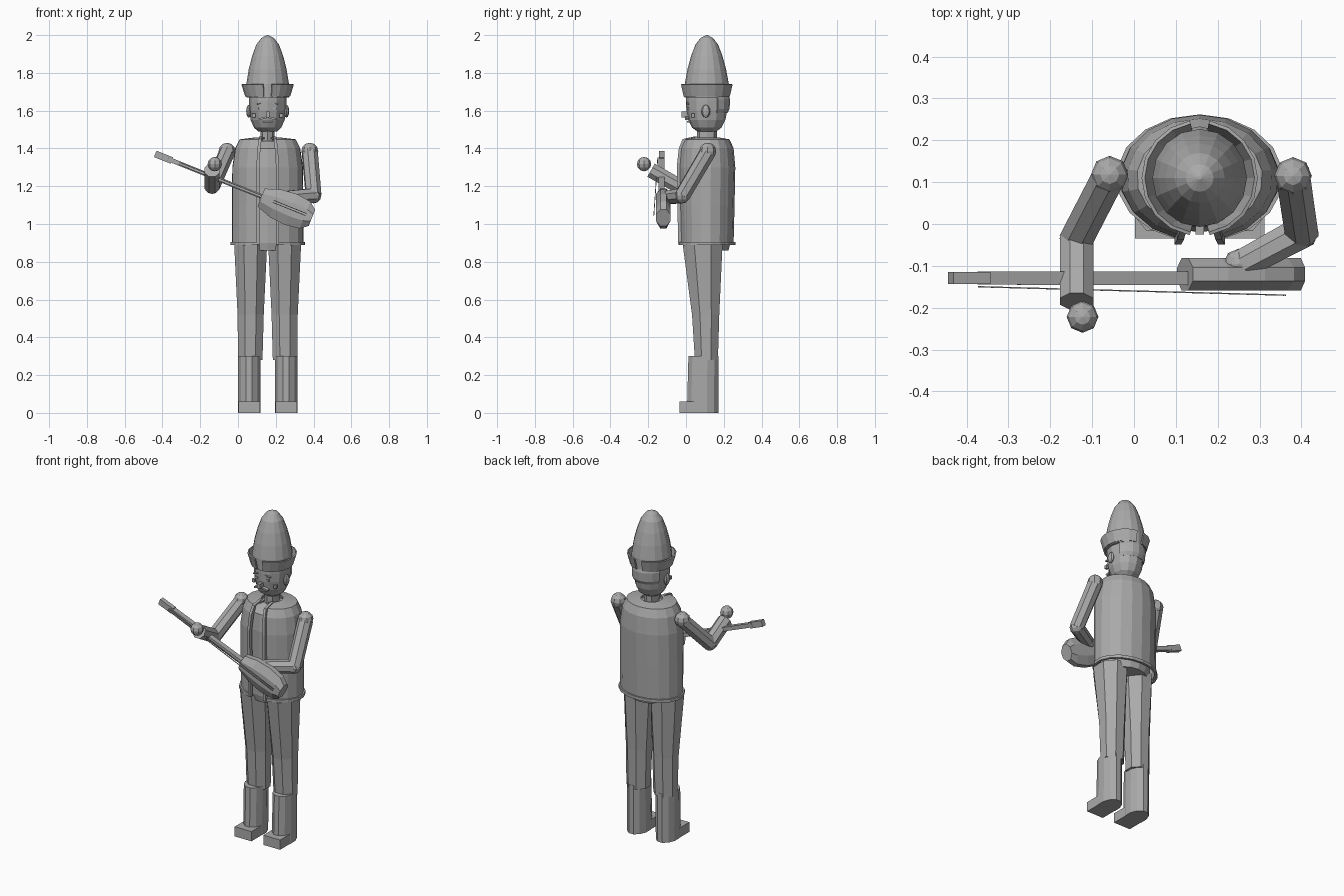
import bpy, bmesh, math
from mathutils import Vector, Matrix

if "Cube" in bpy.data.objects:
    bpy.data.objects.remove(bpy.data.objects["Cube"])

grey = bpy.data.materials.new("grey")
grey.use_nodes = True
COLOUR = (0.4, 0.4, 0.4, 1)
grey.diffuse_color = COLOUR
grey.node_tree.nodes["Principled BSDF"].inputs["Base Color"].default_value = COLOUR

CX, CY = 0.157, 0.11   # body axis


def finish(name, bm):
    bmesh.ops.recalc_face_normals(bm, faces=bm.faces)
    me = bpy.data.meshes.new(name)
    bm.to_mesh(me)
    bm.free()
    me.materials.append(grey)
    ob = bpy.data.objects.new(name, me)
    bpy.context.collection.objects.link(ob)
    return ob


def loft(name, rings, closed=True, caps=True):
    """Skin a list of point rings."""
    bm = bmesh.new()
    vs = [[bm.verts.new(p) for p in ring] for ring in rings]
    n = len(vs[0])
    for a, b in zip(vs, vs[1:]):
        for i in range(n if closed else n - 1):
            j = (i + 1) % n
            bm.faces.new((a[i], a[j], b[j], b[i]))
    if closed and caps:
        bm.faces.new(vs[0])
        bm.faces.new(vs[-1])
    return finish(name, bm)


def ellipse(x, y, z, rx, ry, n, start=0.0, sweep=math.tau):
    """Horizontal ring; an arc includes its last point."""
    full = sweep > 6.28
    m = n if full else n - 1
    return [Vector((x + rx * math.cos(start + sweep * i / m),
                    y + ry * math.sin(start + sweep * i / m), z)) for i in range(n)]


def turned(name, profile, n, x=CX, y=CY):
    return loft(name, [ellipse(x, y, z, rx, ry, n, math.pi / 2) for rx, ry, z in profile])


def arc_shell(name, profile, n, start, sweep, thick):
    ob = loft(name, [ellipse(CX, CY, z, rx, ry, n, start, sweep) for rx, ry, z in profile], closed=False)
    mod = ob.modifiers.new("thickness", 'SOLIDIFY')
    mod.thickness, mod.offset = thick, 0
    return ob


def tube(name, p0, p1, r0, r1, n=8):
    p0, p1 = Vector(p0), Vector(p1)
    q = (p1 - p0).to_track_quat('Z', 'Y')
    return loft(name, [[p + q @ v for v in ellipse(0, 0, 0, r, r, n, math.pi / n)]
                       for p, r in ((p0, r0), (p1, r1))])


def ball(name, p, r, n=8, scale=(1, 1, 1)):
    bm = bmesh.new()
    bmesh.ops.create_uvsphere(bm, u_segments=n, v_segments=n // 2 + 2, radius=r,
                              matrix=Matrix.Translation(p) @ Matrix.Diagonal((*scale, 1)))
    return finish(name, bm)


def box(name, p, size, tilt=0.0):
    bm = bmesh.new()
    bmesh.ops.create_cube(bm, size=1, matrix=Matrix.Translation(p) @
                          Matrix.Rotation(tilt, 4, 'Y') @ Matrix.Diagonal((*size, 1)))
    return finish(name, bm)


# Hat: tall dome and a flared band split at front and back
turned("hat_dome", [(.112, .117, 1.67), (.113, .117, 1.74), (.1, .102, 1.82), (.082, .083, 1.89),
                    (.06, .06, 1.95), (.033, .033, 1.985), (.004, .004, 2.0)], 16)
for side, start in (("left", -math.pi / 2), ("right", math.pi / 2)):
    arc_shell(side + "_hat_band", [(.115, .12, 1.675), (.135, .135, 1.74)], 9,
              start + .17, math.pi - .34, .008)

# Head, hair and neck
turned("head", [(.05, .05, 1.49), (.072, .078, 1.51), (.09, .098, 1.55), (.098, .108, 1.6),
                (.1, .11, 1.65), (.1, .108, 1.7)], 12)
turned("neck", [(.037, .053, 1.42), (.037, .053, 1.5)], 8)
arc_shell("hair", [(.095, .106, 1.59), (.102, .117, 1.61), (.104, .119, 1.66), (.1, .112, 1.68)],
          7, .5, math.pi - 1, .008)

# Face
box("nose", (CX, -.005, 1.58), (.02, .04, .03))
box("mouth", (CX, .016, 1.542), (.05, .02, .008))
for name, s in (("left", 1), ("right", -1)):
    ball(name + "_ear", (CX + s * .1, .105, 1.597), .034, 8, (.4, .7, 1))
    box(name + "_eye", (CX + s * .038, .012, 1.612), (.02, .012, .012))
    box(name + "_brow", (CX + s * .04, .01, 1.638), (.032, .014, .007), s * .2)
    box(name + "_moustache", (CX + s * .025, .006, 1.56), (.04, .022, .01), s * .25)
    box(name + "_cheek", (CX + s * .073, .036, 1.575), (.018, .016, .02))

# Shirt and hips under the open coat
turned("shirt", [(.125, .115, .86), (.15, .125, .9), (.165, .13, 1.3), (.145, .118, 1.4),
                 (.06, .06, 1.44)], 16)

# Coat, hem and lapel strips
GAP = .28
coat_start, coat_sweep = -math.pi / 2 + GAP, math.tau - 2 * GAP
arc_shell("coat", [(.187, .138, .9), (.187, .143, 1.1), (.185, .147, 1.3), (.17, .138, 1.4),
                   (.148, .118, 1.445), (.06, .06, 1.455)], 17, coat_start, coat_sweep, .008)
arc_shell("coat_hem", [(.193, .145, .888), (.193, .145, .906)], 17, coat_start, coat_sweep, .014)
for name, s in (("left", 1), ("right", -1)):
    x = CX + s * .052
    path = [(x, -.03, .892), (x, -.033, 1.1), (x, -.037, 1.3), (x - s * .006, -.026, 1.4),
            (x - s * .012, -.006, 1.45), (x - s * .015, .05, 1.462)]
    loft(name + "_lapel", [[Vector(p) + Vector(d) for d in
         ((-.008, -.012, 0), (.008, -.012, 0), (.008, .012, 0), (-.008, .012, 0))] for p in path])

# Legs, boots and toes
for name, s in (("left", 1), ("right", -1)):
    loft(name + "_leg", [ellipse(CX + s * dx, y, z, rx, ry, 8, math.pi / 8) for dx, y, z, rx, ry in
         ((.092, .108, .28, .07, .066), (.09, .104, .52, .075, .078), (.09, .088, .89, .094, .114))])
    loft(name + "_boot", [ellipse(CX + s * .098, y, z, .061, ry, 12, math.pi / 12)
                          for y, z, ry in ((.088, 0, .086), (.092, .3, .082))])
    box(name + "_toe", (CX + s * .098, .025, .03), (.114, .12, .06))

# Arms
r_elbow, l_elbow = (-.137, -.035, 1.2), (.4, -.02, 1.15)
tube("right_upper_arm", (-.058, .118, 1.38), r_elbow, .043, .043)
tube("right_forearm", r_elbow, (-.137, -.185, 1.285), .043, .043)
tube("left_upper_arm", (.38, .115, 1.38), l_elbow, .044, .043)
tube("left_forearm", l_elbow, (.26, -.095, 1.14), .042, .038)
for name, p, r in (("right_shoulder", (-.058, .118, 1.385), .045), ("right_elbow", r_elbow, .041),
                   ("left_shoulder", (.38, .115, 1.385), .045), ("left_elbow", l_elbow, .041),
                   ("right_hand", (-.123, -.222, 1.317), .038),
                   ("left_hand", (.25, -.095, 1.14), .036)):
    ball(name, p, r)

# Stringed instrument: flattened eight-sided body, neck, headstock, string
start = Vector((.122, -.12, 1.14))
along, across = Vector((.93, 0, -.37)), Vector((.37, 0, .93))
depth = Vector((0, .042, 0))


def body_ring(t, w):
    return [start + along * t + across * (w * math.cos(a)) + depth * math.sin(a)
            for a in [math.tau * (i + .5) / 8 for i in range(8)]]


loft("instrument_body", [body_ring(t, w) for t, w in
     ((0, .055), (.08, .085), (.17, .095), (.25, .083), (.29, .05))])


def bar(name, p0, p1, w, h):
    """Straight bar lying in the plane of the instrument."""
    return loft(name, [[p + across * (a * h) + Vector((0, b * w, 0)) for a, b in
                ((-1, -1), (1, -1), (1, 1), (-1, 1))] for p in (Vector(p0), Vector(p1))])


bar("instrument_neck", (-.37, -.129, 1.344), (.14, -.13, 1.14), .016, .012)
bar("headstock", (-.438, -.129, 1.371), (-.35, -.129, 1.336), .014, .018)
for k in (-1, 1):
    offset = across * (.006 * k)
    bar("string", Vector((-.37, -.15, 1.344)) + offset, Vector((.36, -.17, 1.05)) + offset, .0015, .002)
